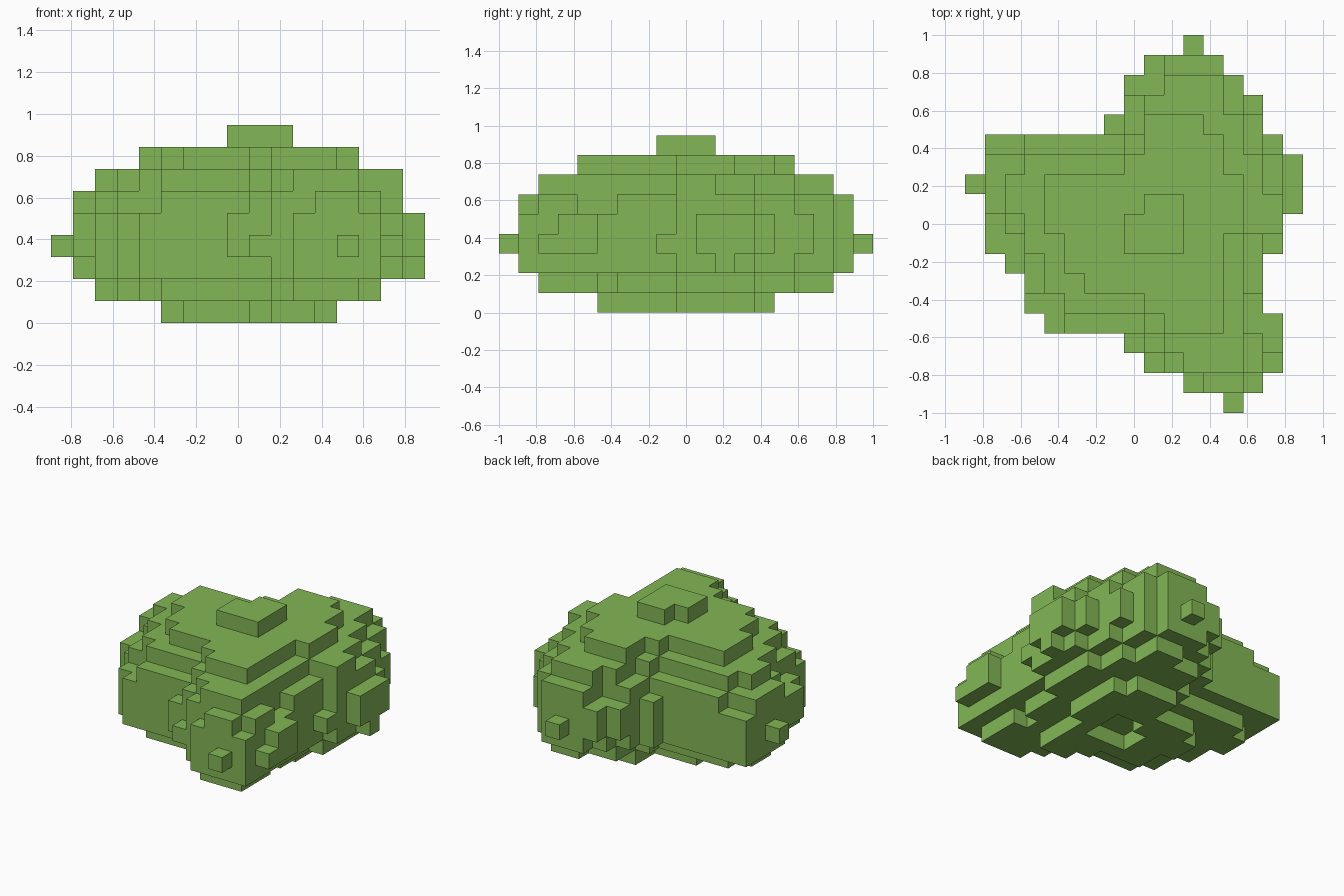
import bpy, bmesh, math

if "Cube" in bpy.data.objects:
    bpy.data.objects.remove(bpy.data.objects["Cube"], do_unlink=True)

S = 2 / 19                      # block size
cells = set()


def box(x0, x1, y0, y1, z0, z1):
    cells.update((x, y, z) for x in range(x0, x1)
                 for y in range(y0, y1) for z in range(z0, z1))


def slab(z0, z1, first_row, spans):
    """Fill layers z0..z1 with one x span per row, going front to back."""
    for j, (a, b) in enumerate(spans, first_row):
        box(a, b, j, j + 1, z0, z1)


# Bottom layer with a small hollow in its middle
slab(0, 1, 5, [(10, 12), (9, 12), (6, 12), (6, 12), (5, 13),
               (5, 13), (6, 13), (9, 13), (9, 12)])
cells -= {(x, y, 0) for x in range(8, 11) for y in range(8, 11)
          if (x, y) != (8, 10)}

# Lower shoulder
slab(1, 2, 2, [(11, 14), (10, 14), (10, 14), (5, 13), (4, 14), (4, 14),
               (3, 14), (3, 15), (2, 15), (2, 15), (3, 15), (8, 14),
               (9, 14), (9, 13), (11, 13)])

# Wide middle with three lobes
slab(2, 5, 1, [(11, 15), (10, 15), (10, 15), (4, 15), (3, 15), (3, 15),
               (2, 15), (2, 15), (2, 16), (1, 16), (1, 16), (1, 16),
               (3, 15), (8, 15), (8, 14), (9, 14), (10, 13)])

# Upper middle, stepped in at the corners
slab(5, 6, 1, [(12, 14), (10, 15), (9, 15), (5, 14), (5, 14), (3, 15),
               (3, 15), (3, 15), (2, 16), (1, 16), (1, 16), (1, 16),
               (3, 15), (8, 15), (8, 14), (10, 14), (10, 13)])

# Upper shoulder
slab(6, 7, 2, [(11, 14), (10, 14), (9, 14), (5, 14), (4, 14), (4, 14),
               (3, 14), (3, 16), (2, 16), (2, 15), (3, 15), (8, 14),
               (9, 14), (9, 13), (10, 13)])

# Crown layers
slab(7, 8, 4, [(10, 13), (9, 13), (6, 13), (5, 13), (5, 13), (4, 14),
               (4, 14), (4, 14), (8, 13), (9, 13), (9, 12)])
box(8, 11, 8, 10, 8, 9)
box(9, 11, 10, 11, 8, 9)

# Bumps: front lobe
box(13, 14, 0, 1, 3, 4)
box(9, 10, 2, 3, 3, 4)
box(8, 10, 3, 4, 3, 5)
box(15, 16, 2, 3, 3, 4)
box(15, 16, 3, 5, 3, 5)
# Bumps: +x side
box(15, 16, 8, 9, 3, 4)
box(15, 16, 13, 14, 3, 5)
box(16, 17, 10, 13, 3, 5)
box(16, 17, 11, 12, 2, 3)
# Bumps: back lobe
box(11, 12, 18, 19, 3, 4)
box(9, 10, 17, 18, 3, 5)
box(8, 9, 16, 17, 3, 5)
box(14, 15, 15, 16, 3, 5)
box(7, 8, 14, 15, 2, 5)
# Bumps: -x lobe
box(0, 1, 11, 12, 3, 4)
box(1, 3, 13, 14, 2, 5)
box(1, 2, 8, 10, 3, 5)

# Outer skin of the blocks
bm = bmesh.new()
verts = {}


def corner(p):
    if p not in verts:
        verts[p] = bm.verts.new(((p[0] - 8.5) * S, (p[1] - 9.5) * S, p[2] * S))
    return verts[p]


for c in sorted(cells):
    for axis in range(3):
        u, v = (axis + 1) % 3, (axis + 2) % 3
        for side in (0, 1):
            n = list(c)
            n[axis] += 2 * side - 1
            if tuple(n) in cells:
                continue
            loop = []
            for du, dv in ((0, 0), (1, 0), (1, 1), (0, 1)):
                p = list(c)
                p[axis] += side
                p[u] += du
                p[v] += dv
                loop.append(corner(tuple(p)))
            bm.faces.new(loop if side else loop[::-1])

# Merge flat neighbouring faces
bmesh.ops.dissolve_limit(bm, angle_limit=math.radians(1),
                         verts=bm.verts[:], edges=bm.edges[:])

mesh = bpy.data.meshes.new("leaf_canopy")
bm.to_mesh(mesh)
bm.free()
canopy = bpy.data.objects.new("leaf_canopy", mesh)
bpy.context.collection.objects.link(canopy)

# Leaf green
green = bpy.data.materials.new("leaf green")
green.use_nodes = True
colour = (0.225, 0.47, 0.092, 1)
green.diffuse_color = colour
bsdf = next(n for n in green.node_tree.nodes if n.type == 'BSDF_PRINCIPLED')
bsdf.inputs["Base Color"].default_value = colour
bsdf.inputs["Roughness"].default_value = 0.9
mesh.materials.append(green)
